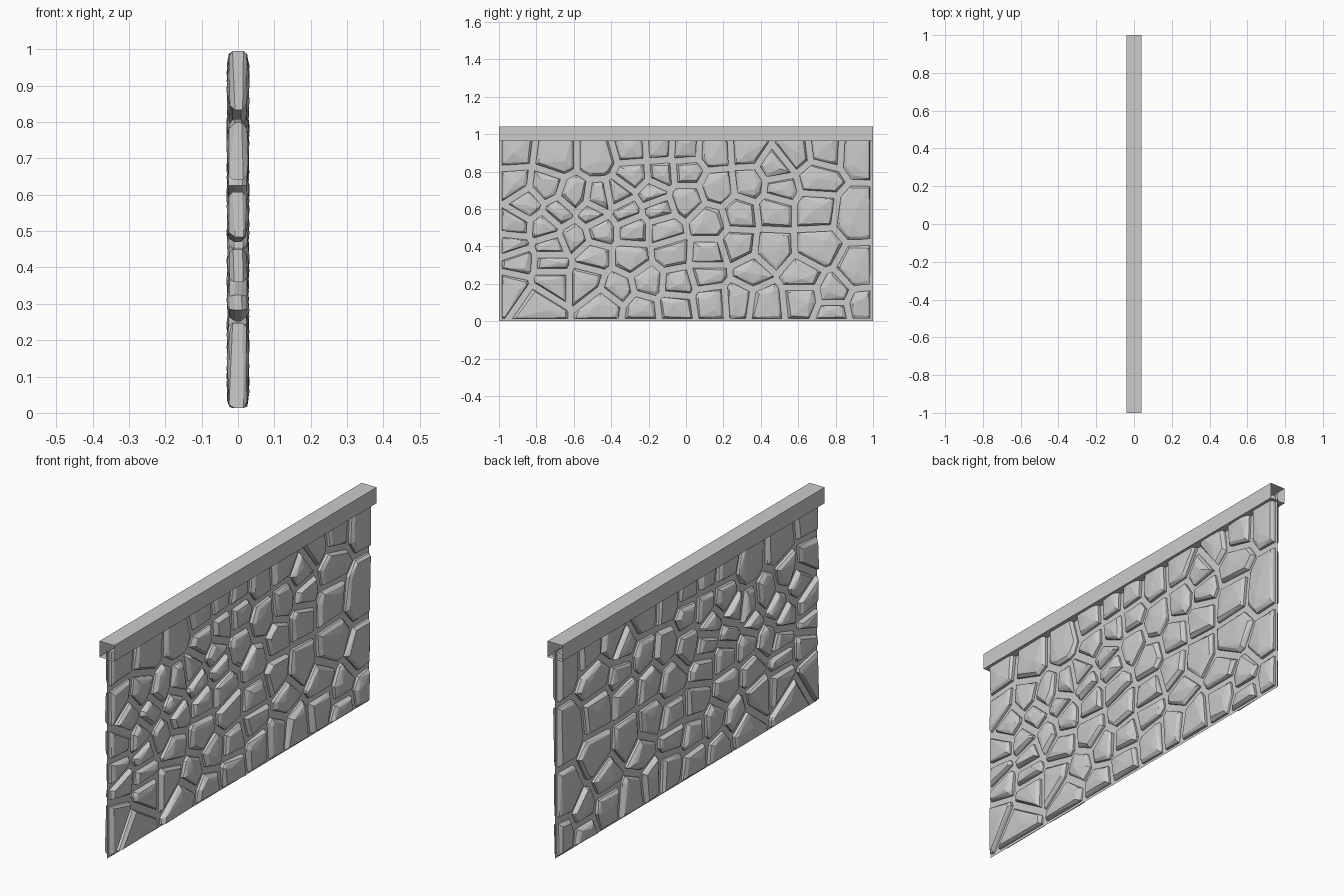
import bpy, bmesh, random
from mathutils import Vector

if "Cube" in bpy.data.objects:
    bpy.data.objects.remove(bpy.data.objects["Cube"])

random.seed(4)

# approximate stone centres (y, z), from the top course down
SEEDS = [
    (-.93, .9), (-.7, .87), (-.47, .87), (-.29, .92), (-.14, .93), (-.01, .92), (.15, .91),
    (.33, .92), (.58, .9), (.74, .92), (.92, .91),
    (-.92, .74), (-.75, .72), (-.6, .67), (-.46, .65), (-.28, .78), (-.13, .79), (0, .8),
    (.17, .71), (.34, .73), (.48, .82), (.5, .71), (.7, .76),
    (-.85, .63), (-.68, .58), (-.5, .57), (-.36, .67), (-.32, .59), (-.18, .68),
    (-.15, .6), (0, .65), (.29, .58), (.47, .6), (.69, .6), (.91, .57),
    (-.92, .51), (-.75, .5), (-.6, .45), (-.46, .49), (-.28, .49), (-.12, .49), (.12, .53),
    (-.93, .41), (-.72, .4), (-.5, .34), (-.29, .34), (-.08, .36), (.12, .35), (.28, .4),
    (.46, .38), (.7, .39),
    (-.9, .32), (-.93, .18), (-.72, .22), (-.72, .31), (-.53, .22), (-.37, .17), (-.2, .21),
    (-.05, .2), (.12, .25), (.35, .26), (.62, .24), (.79, .15), (.92, .27),
    (-.8, .09), (-.43, .09), (-.24, .06), (-.06, .08), (.14, .11), (.28, .12),
    (.42, .1), (.62, .12), (.79, .05), (.94, .08),
]
GAP = 0.017      # half of a mortar joint


def finish(name, bm):
    mesh = bpy.data.meshes.new(name)
    bmesh.ops.recalc_face_normals(bm, faces=bm.faces)
    bm.to_mesh(mesh)
    bm.free()
    ob = bpy.data.objects.new(name, mesh)
    bpy.context.collection.objects.link(ob)
    return ob


def clip(poly, point, normal):
    """Keep the part of a 2D polygon behind the line."""
    out = []
    for a, b in zip(poly, poly[1:] + poly[:1]):
        da, db = (a - point).dot(normal), (b - point).dot(normal)
        if da <= 0:
            out.append(a)
        if da * db < 0:
            out.append(a.lerp(b, da / (da - db)))
    return out


def stone_outline(seed, seeds):
    """Voronoi cell of the seed, shrunk by the joint width."""
    poly = [Vector(p) for p in ((-.985, .013), (.985, .013), (.985, .995), (-.985, .995))]
    for other in seeds:
        if other != seed:
            n = (other - seed).normalized()
            poly = clip(poly, (seed + other) / 2 - n * GAP, n)
    return poly


def add_stone(bm, poly):
    """Faceted boulder: full outline near the middle, narrower chipped faces outside."""
    c = sum(poly, Vector((0, 0))) / len(poly)
    pts = []
    for side in (-1, 1):
        for p in poly:
            pts.append((side * random.uniform(.006, .016), *p))
            q = p + (c - p) * min(.3, random.uniform(.010, .022) / (p - c).length)
            pts.append((side * random.uniform(.021, .026), *q))
        for _ in range(2):
            q = c.lerp(random.choice(poly), random.uniform(.1, .5))
            pts.append((side * random.uniform(.028, .032), *q))
    verts = [bm.verts.new(p) for p in pts]
    res = bmesh.ops.convex_hull(bm, input=verts)
    loose = [v for v in res["geom_interior"] if isinstance(v, bmesh.types.BMVert)]
    bmesh.ops.delete(bm, geom=loose, context='VERTS')


# stones, showing on both sides of the wall
bm = bmesh.new()
seeds = [Vector(s) for s in SEEDS]
for s in seeds:
    outline = stone_outline(s, seeds)
    if len(outline) > 2:
        add_stone(bm, outline)
finish("stones", bm)

# mortar sheet in the middle of the wall
bm = bmesh.new()
bm.faces.new([bm.verts.new((0, y, z)) for y, z in ((-1, 0), (1, 0), (1, 1), (-1, 1))])
finish("mortar_sheet", bm)

# capping rail: rectangular sleeve with open ends
bm = bmesh.new()
profile = ((-.04, .963), (.04, .963), (.04, 1.04), (-.04, 1.04))
ends = [[bm.verts.new((x, y, z)) for x, z in profile] for y in (-1, 1)]
for i in range(4):
    j = (i + 1) % 4
    bm.faces.new((ends[0][i], ends[0][j], ends[1][j], ends[1][i]))
finish("capping_rail", bm)
